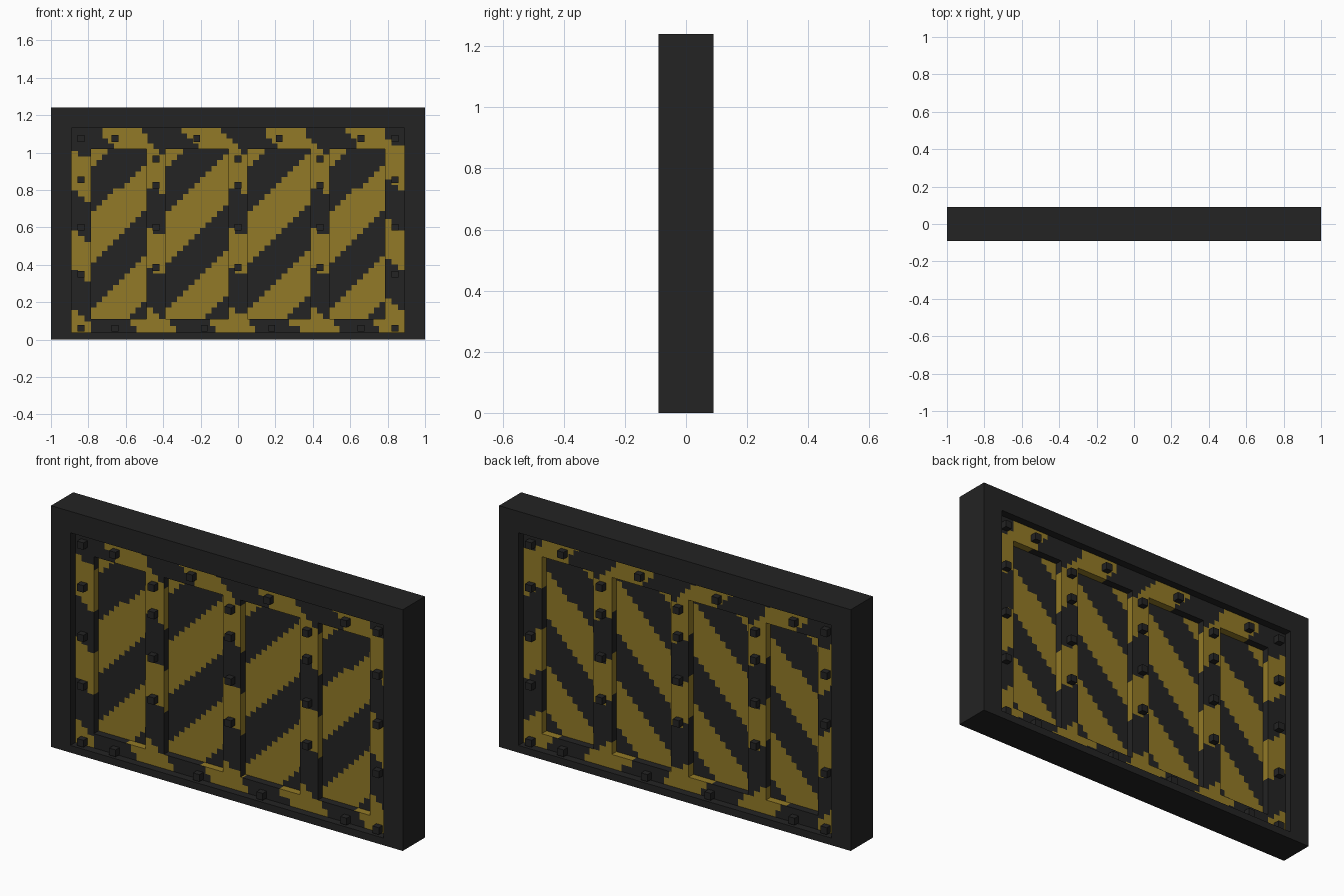
import bpy
import bmesh
from mathutils import Matrix, Vector

if "Cube" in bpy.data.objects:
    bpy.data.objects.remove(bpy.data.objects["Cube"], do_unlink=True)


def make_material(name, colour):
    mat = bpy.data.materials.new(name)
    mat.use_nodes = True
    mat.diffuse_color = (*colour, 1)
    bsdf = next(n for n in mat.node_tree.nodes if n.type == "BSDF_PRINCIPLED")
    bsdf.inputs["Base Color"].default_value = (*colour, 1)
    return mat


DARK = make_material("dark_steel", (0.017, 0.017, 0.017))
YELLOW = make_material("hazard_yellow", (0.29, 0.195, 0.02))


def add_box(bm, x0, x1, z0, z1, y0, y1):
    size = Matrix.Diagonal((x1 - x0, y1 - y0, z1 - z0, 1))
    centre = Vector(((x0 + x1) / 2, (y0 + y1) / 2, (z0 + z1) / 2))
    bmesh.ops.create_cube(bm, size=1, matrix=Matrix.Translation(centre) @ size)


def finish(bm, name, materials):
    mesh = bpy.data.meshes.new(name)
    bm.to_mesh(mesh)
    bm.free()
    for mat in materials:
        mesh.materials.append(mat)
    obj = bpy.data.objects.new(name, mesh)
    bpy.context.collection.objects.link(obj)
    return obj


def slice_mesh(bm, axis, start, end):
    """Cut the mesh into even cells along one axis."""
    count = round((end - start) / CELL)
    normal = Vector((0, 0, 0))
    normal[axis] = 1
    for i in range(1, count):
        point = normal * (start + (end - start) * i / count)
        geom = bm.verts[:] + bm.edges[:] + bm.faces[:]
        bmesh.ops.bisect_plane(bm, geom=geom, plane_co=point, plane_no=normal)


def striped_box(name, x0, x1, z0, z1, half_depth, is_yellow):
    """Box of small cells, each painted by a stripe rule in x and z."""
    bm = bmesh.new()
    add_box(bm, x0, x1, z0, z1, -half_depth, half_depth)
    slice_mesh(bm, 0, x0, x1)
    slice_mesh(bm, 2, z0, z1)
    for face in bm.faces:
        c = face.calc_center_median()
        face.material_index = int(is_yellow(c.x, c.z))
    return finish(bm, name, [DARK, YELLOW])


CELL = 0.03
WIDTH, HEIGHT, DEPTH = 1.0, 1.24, 0.09      # half width, height, half depth
OPEN_X, OPEN_Z0, OPEN_Z1 = 0.89, 0.037, 1.13
PANEL_Z0, PANEL_Z1 = 0.11, 1.02
LATTICE, SHEET = 0.05, 0.012                # half depths

# Outer frame
bm = bmesh.new()
add_box(bm, -WIDTH, -OPEN_X, 0, HEIGHT, -DEPTH, DEPTH)
add_box(bm, OPEN_X, WIDTH, 0, HEIGHT, -DEPTH, DEPTH)
add_box(bm, -OPEN_X, OPEN_X, OPEN_Z1, HEIGHT, -DEPTH, DEPTH)
add_box(bm, -OPEN_X, OPEN_X, 0, OPEN_Z0, -DEPTH, DEPTH)
finish(bm, "outer_frame", [DARK])

# Sunken sheets with rising stripes
sheets = [(-0.785, -0.49), (-0.387, -0.05), (0.05, 0.387), (0.49, 0.785)]
for i, (x0, x1) in enumerate(sheets):
    striped_box(f"sheet_{i + 1}", x0, x1, PANEL_Z0, PANEL_Z1, SHEET,
                lambda x, z: (z - (x - x0) - 0.41) % 0.5 < 0.25)

# Upright bars with falling stripes
posts = [("right_post", -OPEN_X, -0.785, OPEN_Z0, OPEN_Z1, 0.0),
         ("right_rib", -0.49, -0.387, PANEL_Z0, PANEL_Z1, 0.02),
         ("middle_rib", -0.05, 0.05, PANEL_Z0, PANEL_Z1, 0.02),
         ("left_rib", 0.387, 0.49, PANEL_Z0, PANEL_Z1, 0.02),
         ("left_post", 0.785, OPEN_X, OPEN_Z0, OPEN_Z1, 0.06)]
for name, x0, x1, z0, z1, shift in posts:
    striped_box(name, x0, x1, z0, z1, LATTICE,
                lambda x, z: (z + 0.7 * (x - x0) - 0.38 - shift) % 0.43 < 0.215)

# Top and bottom rails
for name, z0, z1, start in (("top_rail", PANEL_Z1, OPEN_Z1, -0.75),
                            ("bottom_rail", OPEN_Z0, PANEL_Z0, -0.604)):
    striped_box(name, -0.785, 0.785, z0, z1, LATTICE,
                lambda x, z: (x + 0.9 * (z - z1) - start) % 0.437 < 0.215)

# Square bolts on both sides
spots = [(x, z) for x in (-0.84, 0.84) for z in (0.06, 0.35, 0.6, 0.855, 1.075)]
spots += [(x, z) for x in (-0.438, 0, 0.438) for z in (0.385, 0.6, 0.825, 0.965)]
spots += [(s * x, 1.075) for s in (-1, 1) for x in (0.22, 0.657)]
spots += [(s * x, 0.06) for s in (-1, 1) for x in (0.18, 0.657)]
R = 0.018
bm = bmesh.new()
for x, z in spots:
    for side in (-1, 1):
        y0, y1 = sorted((side * (LATTICE - 0.005), side * (LATTICE + 0.032)))
        add_box(bm, x - R, x + R, z - R, z + R, y0, y1)
finish(bm, "bolts", [DARK])
